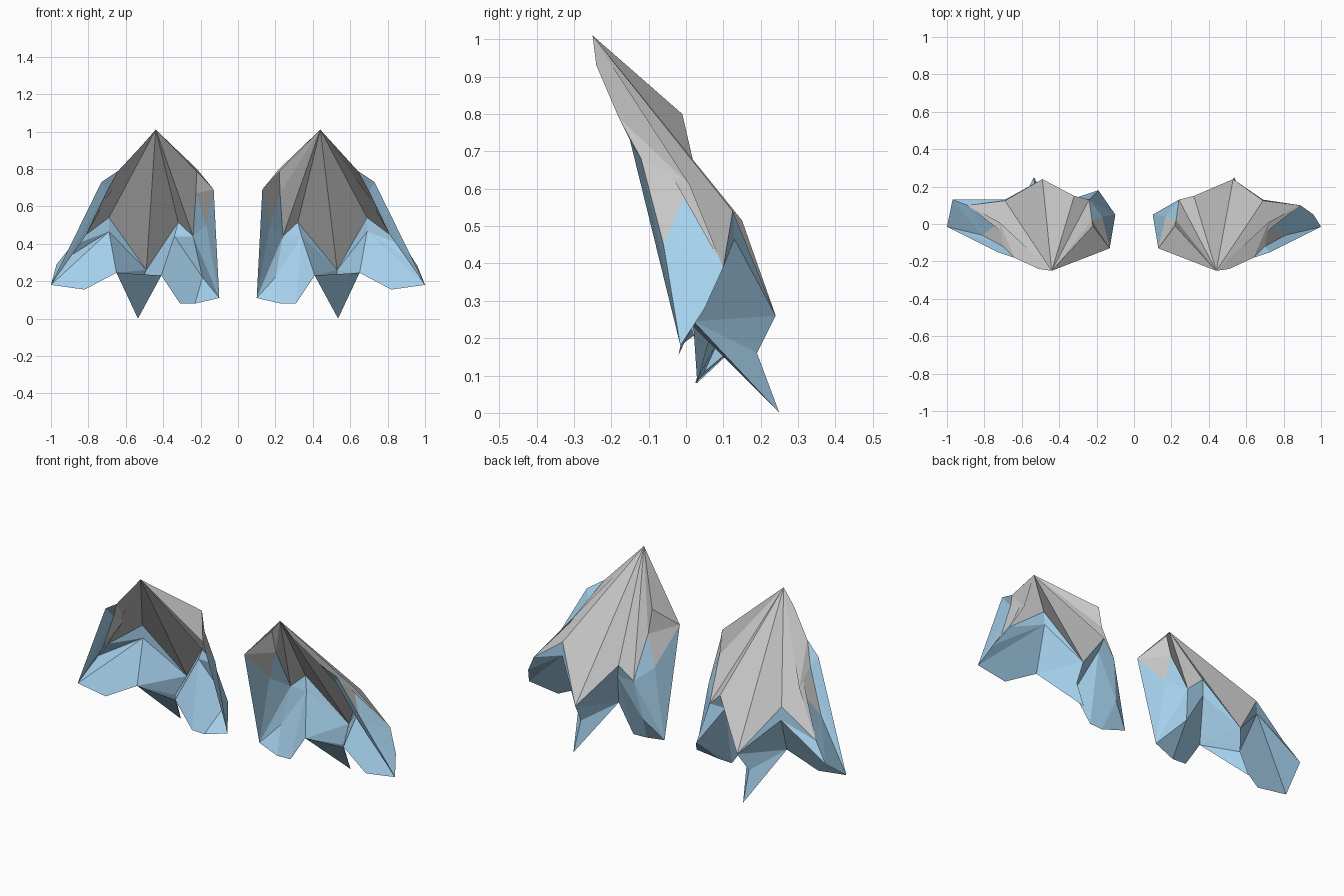
import bpy

if "Cube" in bpy.data.objects:
    bpy.data.objects.remove(bpy.data.objects["Cube"])

# Landmark points of one folded, feathered shell (right-hand side)
POINTS = dict(
    # crest and outer edge
    A=(.44, -.25, 1.01), U=(.51, -.24, .93), W=(.64, -.18, .79),
    X=(.70, -.12, .68), B=(.73, -.15, .73),
    # zigzag hem of the cover: tips and notches from outside to inside
    O1=(.81, -.06, .45), R1=(.72, .01, .61), O2=(.89, .10, .39),
    N1=(.69, .125, .54), C=(.53, .24, .26), N2=(.32, .15, .515),
    I3=(.24, .13, .44), M=(.225, .02, .67), T=(.17, .04, .50),
    N=(.22, -.01, .80), I=(.13, -.13, .69),
    # outer feather
    D=(.96, .05, .28), E=(1.0, -.015, .18), F=(.82, -.02, .155),
    P=(.65, .02, .245), R=(.69, .13, .465),
    # centre spike
    Q=(.53, .19, .16), S=(.535, .25, 0),
    # inner feather
    V=(.34, .13, .44), L=(.41, .02, .23), G=(.31, .03, .08),
    H=(.23, .025, .08), J=(.10, .05, .11), K=(.20, .10, .22),
)

COVER = """A U W R1|W X R1|X O1 R1|A R1 O2|A O2 N1|A N1 C|A C N2|A N2 I3
A I3 M|A M N|A N I|N M I|I M T"""

FEATHERS = """W B X|X B E|X E O1|O1 E D|O1 D O2|O1 O2 R1
N1 O2 R|R O2 D|R D E|R E F P
N1 R C|R P C|C P Q|P S Q|P L S|C Q L|Q S L|C L V|N2 C V
N2 V I3|V K I3|V L G|V G H K|K H J
I T J|T I3 J|I3 K J|T M I3"""

blue = bpy.data.materials.new("blue")
blue.diffuse_color = (.38, .64, .85, 1)
blue.use_nodes = True
blue.node_tree.nodes["Principled BSDF"].inputs["Base Color"].default_value = blue.diffuse_color


def build(name, faces, side, changes, material=None):
    pts = {**POINTS, **changes}
    names = list(pts)
    verts = [(side * x, y, z) for x, y, z in pts.values()]
    polys = [[names.index(n) for n in f.split()]
             for f in faces.replace("\n", "|").split("|")]
    used = sorted({i for p in polys for i in p})
    mesh = bpy.data.meshes.new(name)
    mesh.from_pydata([verts[i] for i in used], [],
                     [[used.index(i) for i in p][::side] for p in polys])
    obj = bpy.data.objects.new(name, mesh)
    bpy.context.collection.objects.link(obj)
    if material:
        mesh.materials.append(material)


# Mirrored pair; the left one has a few shifted points
LEFT = dict(C=(.49, .24, .26), D=(.97, .13, .29), K=(.19, .18, .22))
for label, side, changes in (("right", 1, {}), ("left", -1, LEFT)):
    build(label + "_cover", COVER, side, changes)
    build(label + "_feathers", FEATHERS, side, changes, blue)
